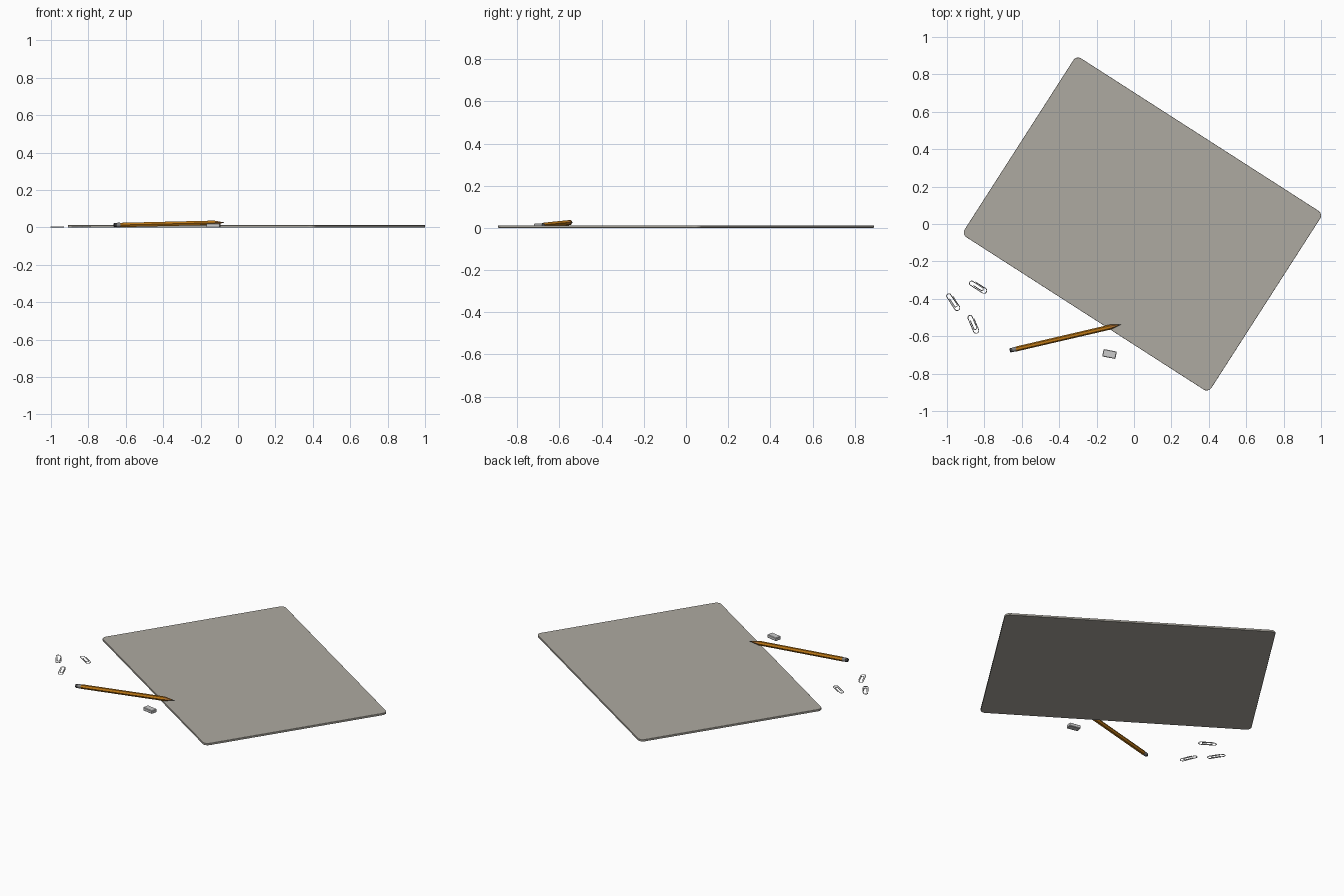
import bpy, bmesh, math
from mathutils import Vector, Matrix

if "Cube" in bpy.data.objects:
    bpy.data.objects.remove(bpy.data.objects["Cube"])


def mat(name, rgb):
    m = bpy.data.materials.new(name)
    m.diffuse_color = (*rgb, 1)
    m.use_nodes = True
    m.node_tree.nodes["Principled BSDF"].inputs["Base Color"].default_value = m.diffuse_color
    return m


BOARD = mat("warm grey", (0.42, 0.40, 0.355))
ORANGE = mat("pencil orange", (0.52, 0.19, 0.008))
WOOD = mat("wood brown", (0.46, 0.18, 0.03))
DARK = mat("graphite grey", (0.06, 0.06, 0.06))
METAL = mat("ferrule grey", (0.22, 0.22, 0.22))
RUBBER = mat("eraser grey", (0.60, 0.60, 0.60))
WIRE = mat("clip silver", (0.68, 0.68, 0.68))


def finish(name, bm, material, matrix):
    bmesh.ops.recalc_face_normals(bm, faces=bm.faces)
    me = bpy.data.meshes.new(name)
    bm.to_mesh(me)
    bm.free()
    me.materials.append(material)
    ob = bpy.data.objects.new(name, me)
    bpy.context.collection.objects.link(ob)
    ob.matrix_world = matrix
    return ob


def rounded_slab(name, w, h, r, z0, z1, material, centre, angle, chamfer=0.0):
    """Rounded rectangle extruded upward, with an optional chamfer on top and bottom."""
    bm = bmesh.new()
    rings = []
    for z, inset in ((z0, chamfer), (z0 + chamfer, 0), (z1 - chamfer, 0), (z1, chamfer)):
        ring = []
        for k, (sx, sy) in enumerate(((1, 1), (-1, 1), (-1, -1), (1, -1))):
            for i in range(7):
                a = math.radians(90 * k + 15 * i)
                rr = r - inset
                ring.append(bm.verts.new((sx * (w / 2 - r) + rr * math.cos(a),
                                          sy * (h / 2 - r) + rr * math.sin(a), z)))
        rings.append(ring)
    n = len(rings[0])
    for a, b in zip(rings, rings[1:]):
        for i in range(n):
            j = (i + 1) % n
            bm.faces.new((a[i], a[j], b[j], b[i]))
    bm.faces.new(rings[0][::-1])
    bm.faces.new(rings[-1])
    return finish(name, bm, material,
                  Matrix.Translation((*centre, 0)) @ Matrix.Rotation(math.radians(angle), 4, 'Z'))


# Large flat drawing board with rounded corners
rounded_slab("drawing_board", 1.568, 1.136, 0.03, 0, 0.012, BOARD,
             (0.045, 0), -32.7, 0.001)

# Small eraser block
rounded_slab("eraser_block", 0.072, 0.040, 0.005, 0, 0.021, RUBBER,
             (-0.131, -0.695), -11, 0.003)

# Pencil, resting its tip over the board's edge
START, TIP = Vector((-0.664, -0.676, 0.0125)), Vector((-0.07, -0.538, 0.0265))
axis = (TIP - START).normalized()
side = Vector((0, 0, 1)).cross(axis).normalized()
up = axis.cross(side)
PENCIL = Matrix((axis, side, up)).transposed().to_4x4()
PENCIL.translation = START
L = (TIP - START).length


def pencil_part(name, profile, sides, material):
    bm = bmesh.new()
    rings = [[bm.verts.new((x, r * math.cos(2 * math.pi * i / sides),
                            r * math.sin(2 * math.pi * i / sides))) for i in range(sides)]
             for x, r in profile]
    for a, b in zip(rings, rings[1:]):
        for i in range(sides):
            j = (i + 1) % sides
            bm.faces.new((a[i], a[j], b[j], b[i]))
    bm.faces.new(rings[0])
    bm.faces.new(rings[-1])
    return finish(name, bm, material, PENCIL)


pencil_part("pencil_end", [(0, 0.009), (0.003, 0.0115), (0.015, 0.0115)], 12, DARK)
pencil_part("pencil_ferrule", [(0.015, 0.0122), (0.035, 0.0122)], 12, METAL)
pencil_part("pencil_body", [(0.035, 0.0133), (L - 0.06, 0.0133)], 6, ORANGE)
pencil_part("pencil_cone", [(L - 0.06, 0.0133), (L - 0.015, 0.0034)], 6, WOOD)
pencil_part("pencil_lead", [(L - 0.015, 0.0034), (L, 0.0004)], 6, DARK)


# Paper clips: bent wire made from straight runs and half circles
def clip_path():
    pts = [(-0.026, 0.0145)]

    def bend(cx, cy, r, start):
        for i in range(9):
            a = math.radians(start - 180 * i / 8)
            pts.append((cx + r * math.cos(a), cy + r * math.sin(a)))
    bend(0.037, 0, 0.0145, 90)
    bend(-0.040, -0.0025, 0.012, 270)
    bend(0.022, 0.001, 0.0085, 90)
    pts.append((-0.026, -0.0075))
    return pts


def paper_clip(name, head, foot):
    cu = bpy.data.curves.new(name, 'CURVE')
    cu.dimensions = '3D'
    cu.bevel_depth = 0.0022
    cu.bevel_resolution = 1
    cu.use_fill_caps = True
    path = clip_path()
    sp = cu.splines.new('POLY')
    sp.points.add(len(path) - 1)
    for p, (x, y) in zip(sp.points, path):
        p.co = (x, y, 0.0024, 1)
    cu.materials.append(WIRE)
    ob = bpy.data.objects.new(name, cu)
    bpy.context.collection.objects.link(ob)
    ob.location = ((head[0] + foot[0]) / 2, (head[1] + foot[1]) / 2, 0)
    ob.rotation_euler.z = math.atan2(foot[1] - head[1], foot[0] - head[0])


paper_clip("paper_clip_left", (-0.994, -0.374), (-0.938, -0.460))
paper_clip("paper_clip_top", (-0.876, -0.309), (-0.790, -0.364))
paper_clip("paper_clip_bottom", (-0.878, -0.490), (-0.839, -0.582))
